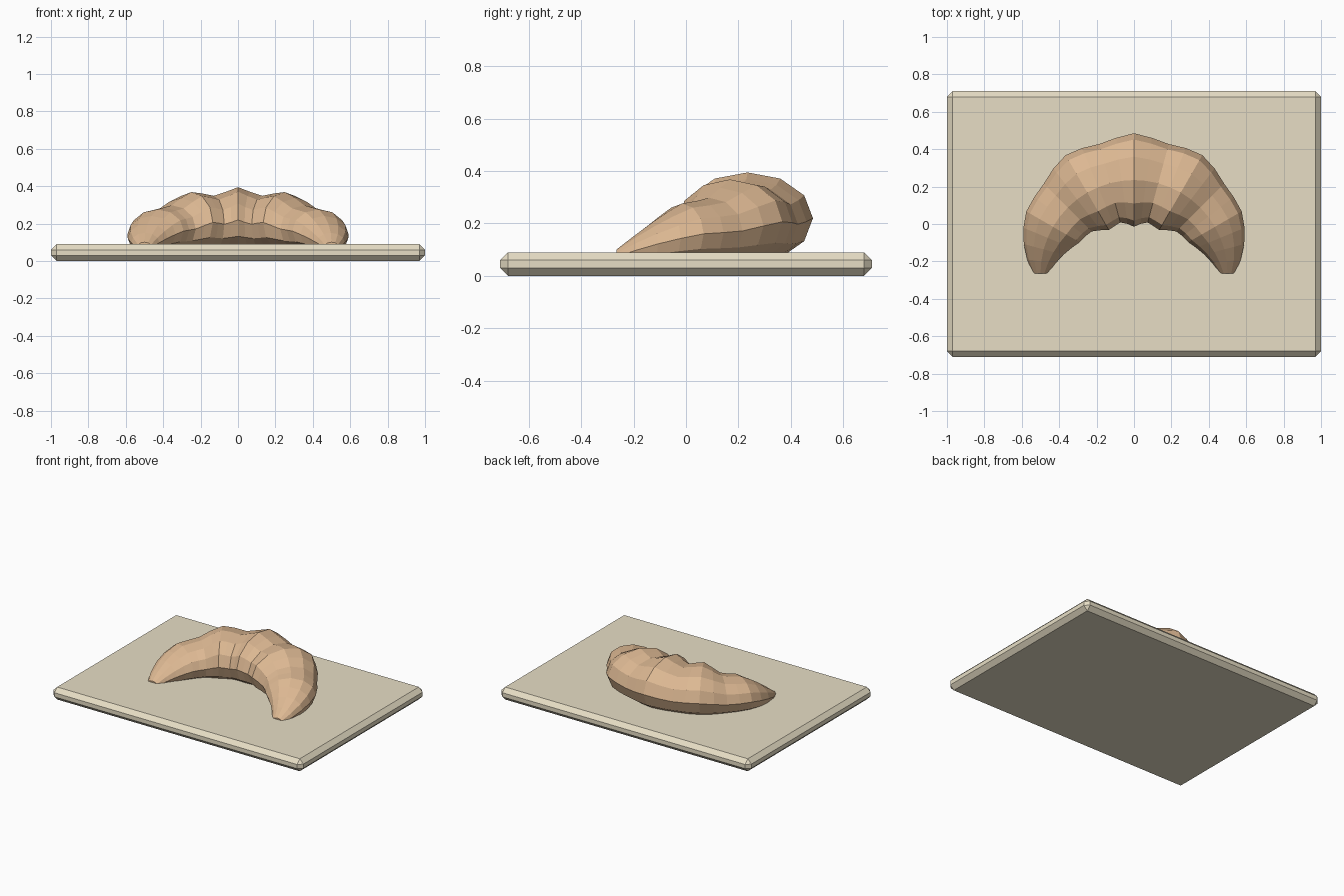
import bpy, bmesh
from math import sin, cos, pi, radians

if "Cube" in bpy.data.objects:
    bpy.data.objects.remove(bpy.data.objects["Cube"])


def add_object(name, bm, color):
    bmesh.ops.recalc_face_normals(bm, faces=bm.faces)
    mesh = bpy.data.meshes.new(name)
    bm.to_mesh(mesh)
    bm.free()
    mat = bpy.data.materials.new(name + "_material")
    mat.diffuse_color = (*color, 1.0)
    mat.use_nodes = True
    mat.node_tree.nodes["Principled BSDF"].inputs["Base Color"].default_value = mat.diffuse_color
    mesh.materials.append(mat)
    obj = bpy.data.objects.new(name, mesh)
    bpy.context.collection.objects.link(obj)
    return obj


# Serving board: thin slab with chamfered edges
bm = bmesh.new()
bmesh.ops.create_cube(bm, size=1)
for v in bm.verts:
    v.co = (v.co.x * 2.0, v.co.y * 1.42, (v.co.z + 0.5) * 0.09)
bmesh.ops.bevel(bm, geom=bm.edges[:], offset=0.03, offset_type='OFFSET',
                segments=1, profile=0.5, affect='EDGES')
add_object("serving_board", bm, (0.80, 0.73, 0.56))

# Croissant: ridged 12-sided rings swept along a half circle, resting in the board
ARC_RADIUS, ARC_Y, SIDES, FLATTEN, BASE_Z = 0.5, -0.265, 12, 0.7, 0.045
half = [0.04, 0.076, 0.11, 0.14, 0.165, 0.172, 0.181,
        0.208, 0.231, 0.226, 0.217, 0.232, 0.25]   # tip to middle
radii = half + half[-2::-1]

bm = bmesh.new()
rings = []
for i, r in enumerate(radii):
    t = pi * i / (len(radii) - 1)
    ring = []
    for k in range(SIDES):
        a = 2 * pi * k / SIDES
        d = ARC_RADIUS + r * cos(a)
        z = BASE_Z + FLATTEN * r * (1 + sin(a))
        ring.append(bm.verts.new((d * cos(t), ARC_Y + d * sin(t), z)))
    rings.append(ring)
for a, b in zip(rings, rings[1:]):
    for k in range(SIDES):
        n = (k + 1) % SIDES
        bm.faces.new((a[k], a[n], b[n], b[k]))
bm.faces.new(rings[0])
bm.faces.new(rings[-1])
add_object("croissant", bm, (0.72, 0.48, 0.29))
